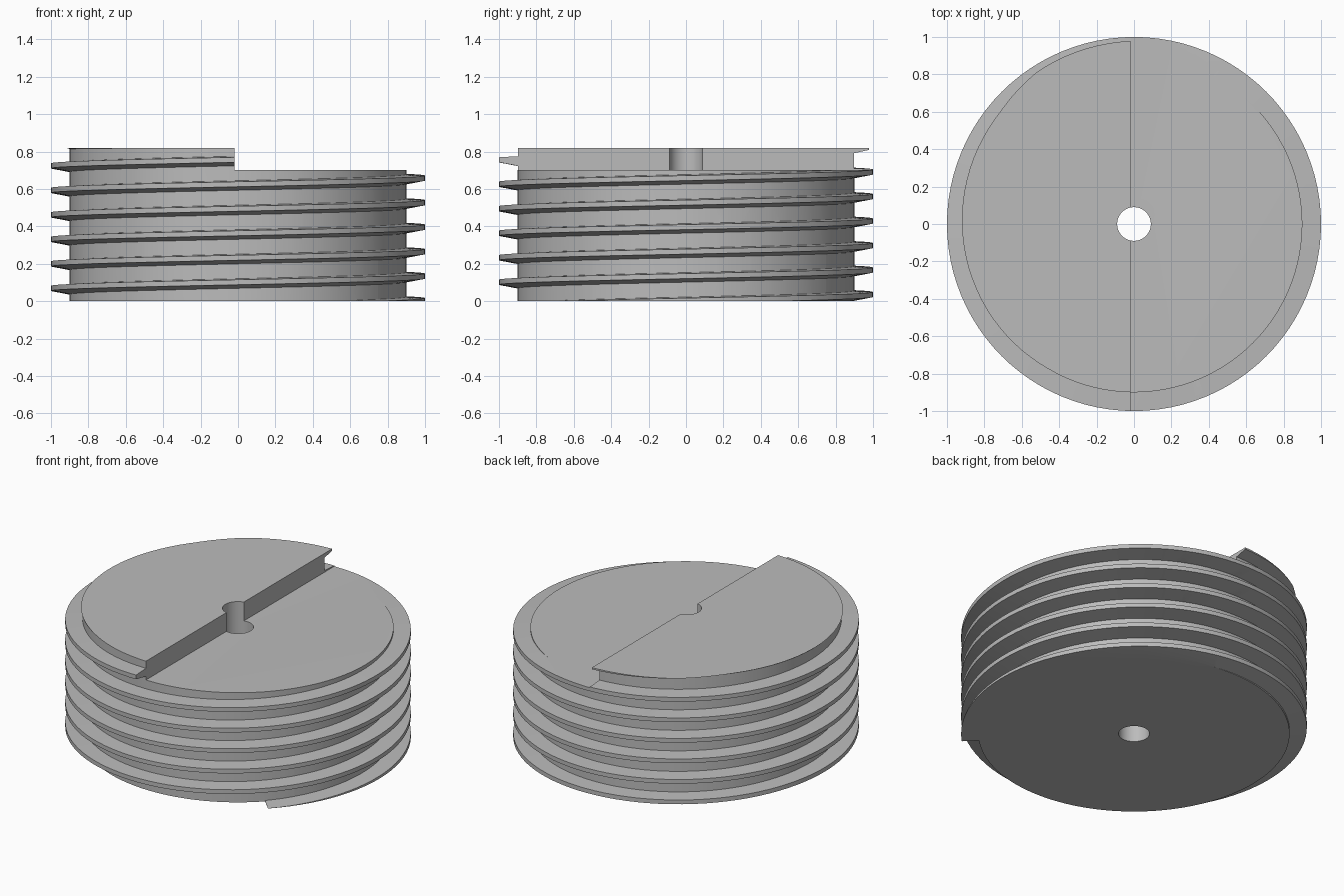
import bpy, bmesh, math
from mathutils import Matrix

# Main dimensions
CORE_R, CREST_R, ROOT_R = 0.9, 1.0, 0.86
HIGH, LOW, STEP_X = 0.82, 0.70, -0.02
BORE_R, PITCH = 0.09, 0.131
STEPS = 96

if "Cube" in bpy.data.objects:
    bpy.data.objects.remove(bpy.data.objects["Cube"], do_unlink=True)

grey = bpy.data.materials.new("plain_grey")
grey.use_nodes = True
colour = (0.5, 0.5, 0.5, 1)
grey.diffuse_color = colour
grey.node_tree.nodes["Principled BSDF"].inputs["Base Color"].default_value = colour


def make_object(name, bm):
    bmesh.ops.recalc_face_normals(bm, faces=bm.faces)
    mesh = bpy.data.meshes.new(name)
    bm.to_mesh(mesh)
    bm.free()
    mesh.materials.append(grey)
    obj = bpy.data.objects.new(name, mesh)
    bpy.context.collection.objects.link(obj)
    return obj


def cylinder(name, radius, bottom, top, sides):
    bm = bmesh.new()
    bmesh.ops.create_cone(bm, cap_ends=True, segments=sides, radius1=radius, radius2=radius,
                          depth=top - bottom, matrix=Matrix.Translation((0, 0, (top + bottom) / 2)))
    return make_object(name, bm)


def box(name, low, high):
    bm = bmesh.new()
    size = [b - a for a, b in zip(low, high)]
    centre = [(a + b) / 2 for a, b in zip(low, high)]
    bmesh.ops.create_cube(bm, size=1,
                          matrix=Matrix.Translation(centre) @ Matrix.Diagonal((*size, 1)))
    return make_object(name, bm)


def helical_thread(name, first, last):
    """Sweep a tapered tooth section up the helix, fading out in the last half turn."""
    bm = bmesh.new()
    previous = None
    for i in range(round(first * STEPS), round(last * STEPS) + 1):
        turn = i / STEPS
        angle = math.tau * turn
        z = min(PITCH * turn + 0.003, HIGH + 0.02)
        crest = CREST_R - 0.16 * max(0, turn - 6.12)
        section = [(ROOT_R, -0.04), (crest, -0.0135), (crest, 0.0135), (ROOT_R, 0.021)]
        ring = [bm.verts.new((r * math.cos(angle), r * math.sin(angle), z + dz))
                for r, dz in section]
        if previous:
            for a in range(4):
                b = (a + 1) % 4
                bm.faces.new((previous[a], previous[b], ring[b], ring[a]))
        else:
            bm.faces.new(ring)
        previous = ring
    bm.faces.new(previous)
    return make_object(name, bm)


# Core and its thread, then the cuts that trim both
plug = cylinder("threaded_plug", CORE_R, 0, HIGH, 128)
thread = helical_thread("thread", -0.12, 6.74)
cuts = [
    box("bottom_trim", (-2, -2, -1), (2, 2, 0)),
    box("top_trim", (-2, -2, HIGH), (2, 2, 2)),
    box("half_step", (STEP_X, -2, LOW), (2, 2, 3)),
    cylinder("centre_bore", BORE_R, -0.5, 1.5, 48),
]

bpy.ops.object.select_all(action="DESELECT")
bpy.context.view_layer.objects.active = plug
plug.select_set(True)
for helper, operation in [(thread, "UNION")] + [(c, "DIFFERENCE") for c in cuts]:
    helper.hide_render = True
    modifier = plug.modifiers.new(helper.name, "BOOLEAN")
    modifier.operation = operation
    modifier.solver = "EXACT"
    modifier.object = helper
    bpy.ops.object.modifier_apply(modifier=modifier.name)
    bpy.data.objects.remove(helper, do_unlink=True)

# Smooth walls with crisp thread edges
bpy.ops.object.shade_smooth_by_angle(angle=math.radians(15))
